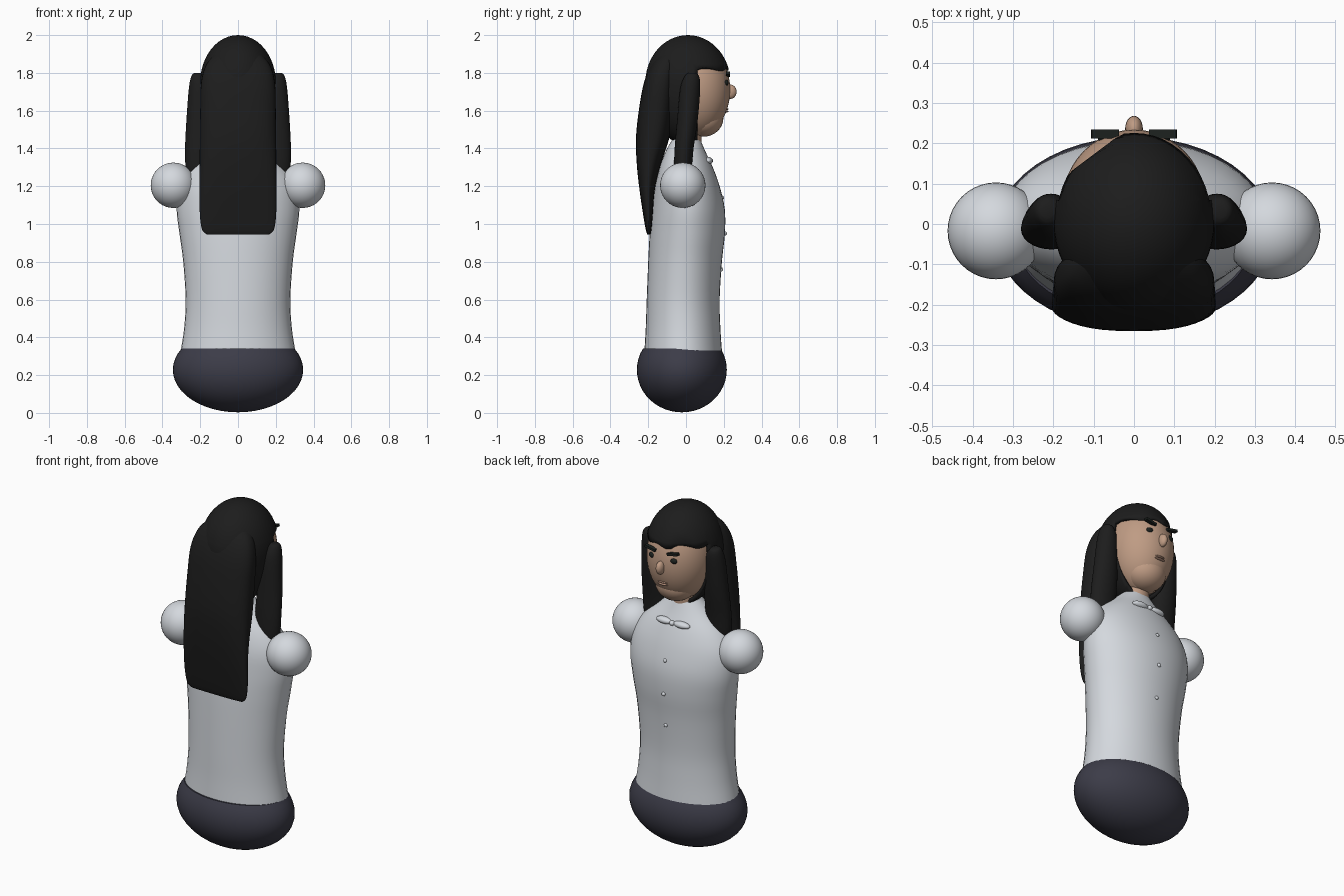
import bpy, bmesh, math
from mathutils import Vector, Matrix

if "Cube" in bpy.data.objects:
    bpy.data.objects.remove(bpy.data.objects["Cube"])


def material(name, rgb):
    m = bpy.data.materials.new(name)
    m.use_nodes = True
    m.diffuse_color = (*rgb, 1)
    m.node_tree.nodes["Principled BSDF"].inputs["Base Color"].default_value = (*rgb, 1)
    return m


SHIRT = material("pale grey shirt", (0.66, 0.69, 0.73))
TROUSERS = material("dark slate", (0.045, 0.045, 0.065))
HAIR = material("black hair", (0.012, 0.012, 0.012))
SKIN = material("tan skin", (0.52, 0.33, 0.23))
LIPS = material("brown lips", (0.42, 0.25, 0.18))
BROW = material("brow black", (0.012, 0.016, 0.014))


def finish(bm, name, mat, angle=40):
    bmesh.ops.recalc_face_normals(bm, faces=bm.faces)
    me = bpy.data.meshes.new(name)
    bm.to_mesh(me)
    bm.free()
    me.materials.append(mat)
    ob = bpy.data.objects.new(name, me)
    bpy.context.collection.objects.link(ob)
    bpy.ops.object.select_all(action="DESELECT")
    ob.select_set(True)
    bpy.context.view_layer.objects.active = ob
    bpy.ops.object.shade_smooth_by_angle(angle=math.radians(angle))
    return ob


def ball_mesh(center, radii, seg=32):
    bm = bmesh.new()
    bmesh.ops.create_uvsphere(bm, u_segments=seg, v_segments=seg // 2, radius=1)
    bm.transform(Matrix.Translation(center) @ Matrix.Diagonal((*radii, 1)))
    return bm


def ball(name, center, radii, mat, seg=32):
    return finish(ball_mesh(center, radii, seg), name, mat)


def smooth_rows(rows, steps=4):
    """Catmull-Rom interpolation between loft rows."""
    out = []
    for i in range(len(rows) - 1):
        quad = [rows[max(0, min(len(rows) - 1, i + k))] for k in (-1, 0, 1, 2)]
        for s in range(steps):
            t = s / steps
            out.append([b + 0.5 * t * (c - a + t * (2*a - 5*b + 4*c - d + t * (3*(b - c) + d - a)))
                        for a, b, c, d in zip(*quad)])
    return out + [list(rows[-1])]


def loft(name, rows, mat, power=2.0, seg=40):
    """Rows are (z, x centre, x radius, back y, front y)."""
    bm = bmesh.new()
    rings = []
    for z, cx, rx, y0, y1 in smooth_rows(rows):
        ring = []
        for k in range(seg):
            a = math.tau * k / seg
            c, s = math.cos(a), math.sin(a)
            px = math.copysign(abs(c) ** (2 / power), c)
            py = math.copysign(abs(s) ** (2 / power), s)
            ring.append(bm.verts.new((cx + rx * px, (y0 + y1) / 2 + (y1 - y0) / 2 * py, z)))
        rings.append(ring)
    for lo, hi in zip(rings, rings[1:]):
        for k in range(seg):
            j = (k + 1) % seg
            bm.faces.new((lo[k], lo[j], hi[j], hi[k]))
    bm.faces.new(rings[0])
    bm.faces.new(rings[-1])
    return finish(bm, name, mat)


# Trousers: ellipsoid cut flat at the waist
bm = ball_mesh((0, -0.022, 0.228), (0.345, 0.238, 0.225), 48)
cut = bmesh.ops.bisect_plane(bm, geom=bm.verts[:] + bm.edges[:] + bm.faces[:],
                             plane_co=(0, 0, 0.34), plane_no=(0, 0, 1), clear_outer=True)
bmesh.ops.holes_fill(bm, edges=[e for e in cut["geom_cut"] if isinstance(e, bmesh.types.BMEdge)])
finish(bm, "trousers", TROUSERS)

# Shirt torso
loft("shirt", [
    (0.33, 0, 0.303, -0.22, 0.19), (0.45, 0, 0.285, -0.213, 0.182),
    (0.6, 0, 0.277, -0.208, 0.178), (0.8, 0, 0.29, -0.2, 0.19),
    (0.95, 0, 0.31, -0.192, 0.206), (1.08, 0, 0.325, -0.18, 0.205),
    (1.2, 0, 0.312, -0.165, 0.178), (1.3, 0, 0.25, -0.14, 0.142),
    (1.39, 0, 0.15, -0.105, 0.1), (1.45, 0, 0.085, -0.07, 0.075)], SHIRT)

# Buttons and bow tie
for label, y, z in (("upper", 0.192, 1.14), ("middle", 0.207, 0.95), ("lower", 0.186, 0.76)):
    ball(label + "_button", (0, y, z), (0.011, 0.01, 0.011), SHIRT, 16)
ball("tie_knot", (0, 0.128, 1.335), (0.016, 0.016, 0.014), SHIRT, 16)

# Head, jaw, neck, nose, mouth
ball("head", (0, 0.05, 1.71), (0.178, 0.184, 0.25), SKIN, 48)
ball("jaw", (0, 0.09, 1.56), (0.115, 0.108, 0.098), SKIN)
loft("neck", [(1.4, 0, 0.075, -0.065, 0.08), (1.56, 0, 0.075, -0.06, 0.088)], SKIN)
ball("nose", (0, 0.235, 1.7), (0.022, 0.033, 0.038), SKIN, 24)
for label, z in (("upper_lip", 1.608), ("lower_lip", 1.596)):
    ball(label, (0, 0.212, z), (0.032, 0.013, 0.006), LIPS, 16)

# Paired parts
for side, s in (("left", 1), ("right", -1)):
    ball(side + "_hand", (s * 0.342, -0.017, 1.205), (0.12, 0.12, 0.12), SHIRT, 40)
    ball(side + "_eye", (s * 0.068, 0.212, 1.748), (0.022, 0.013, 0.016), BROW, 16)
    ball(side + "_tie_wing", (s * 0.055, 0.118, 1.335), (0.052, 0.024, 0.019), SHIRT, 24)
    loft(side + "_hair_lock", [
        (1.8, s * 0.215, 0.015, 0.015, 0.045), (1.785, s * 0.212, 0.034, -0.005, 0.068),
        (1.72, s * 0.205, 0.055, -0.03, 0.075), (1.55, s * 0.203, 0.07, -0.047, 0.062),
        (1.4, s * 0.203, 0.077, -0.06, 0.04), (1.28, s * 0.205, 0.07, -0.062, 0.028),
        (1.2, s * 0.21, 0.035, -0.045, 0.0)], HAIR, seg=28)
    bm = bmesh.new()
    bmesh.ops.create_cube(bm, size=1)
    bm.transform(Matrix.Translation((s * 0.072, 0.223, 1.793))
                 @ Matrix.Rotation(-s * 0.2, 4, "Y")
                 @ Matrix.Diagonal((0.068, 0.022, 0.014, 1)))
    finish(bm, side + "_eyebrow", BROW)

# Hair cap: dome with a swept fringe and the face opening removed
bm = ball_mesh((0, 0, 0), (0.2, 0.225, 1), 48)
for v in bm.verts:
    v.co.z = 1.75 + v.co.z * (0.25 if v.co.z > 0 else 0.33)
    v.co.y += 0.01
    if v.co.x < -0.03:
        v.co.y = min(v.co.y, 0.225 + 0.75 * (v.co.x + 0.03))
for co, no in (((0, 0.06, 0), (0, 1, 0)), ((0, 0, 1.82), (0, 0, 1))):
    bmesh.ops.bisect_plane(bm, geom=bm.verts[:] + bm.edges[:] + bm.faces[:], plane_co=co, plane_no=no)
opening = [f for f in bm.faces if f.calc_center_median().y > 0.06 and f.calc_center_median().z < 1.82]
bmesh.ops.delete(bm, geom=opening, context="FACES")
for v in bm.verts:
    if v.co.y > 0.07 and abs(v.co.z - 1.82) < 0.001:
        v.co.z += 0.009 * math.sin(v.co.x * 45)
cap = finish(bm, "hair_cap", HAIR, 60)
thick = cap.modifiers.new("thickness", "SOLIDIFY")
thick.thickness = 0.02
thick.offset = -1

# Long hair down the back
loft("back_hair", [
    (0.945, 0, 0.165, -0.205, -0.188), (0.97, 0, 0.19, -0.213, -0.182),
    (1.05, 0, 0.202, -0.227, -0.175), (1.18, 0, 0.203, -0.246, -0.165),
    (1.31, 0, 0.203, -0.26, -0.135), (1.45, 0, 0.202, -0.265, -0.09),
    (1.6, 0, 0.2, -0.25, -0.065), (1.75, 0, 0.195, -0.222, -0.05),
    (1.85, 0, 0.165, -0.18, -0.04), (1.92, 0, 0.1, -0.12, -0.03)], HAIR, power=2.5)
